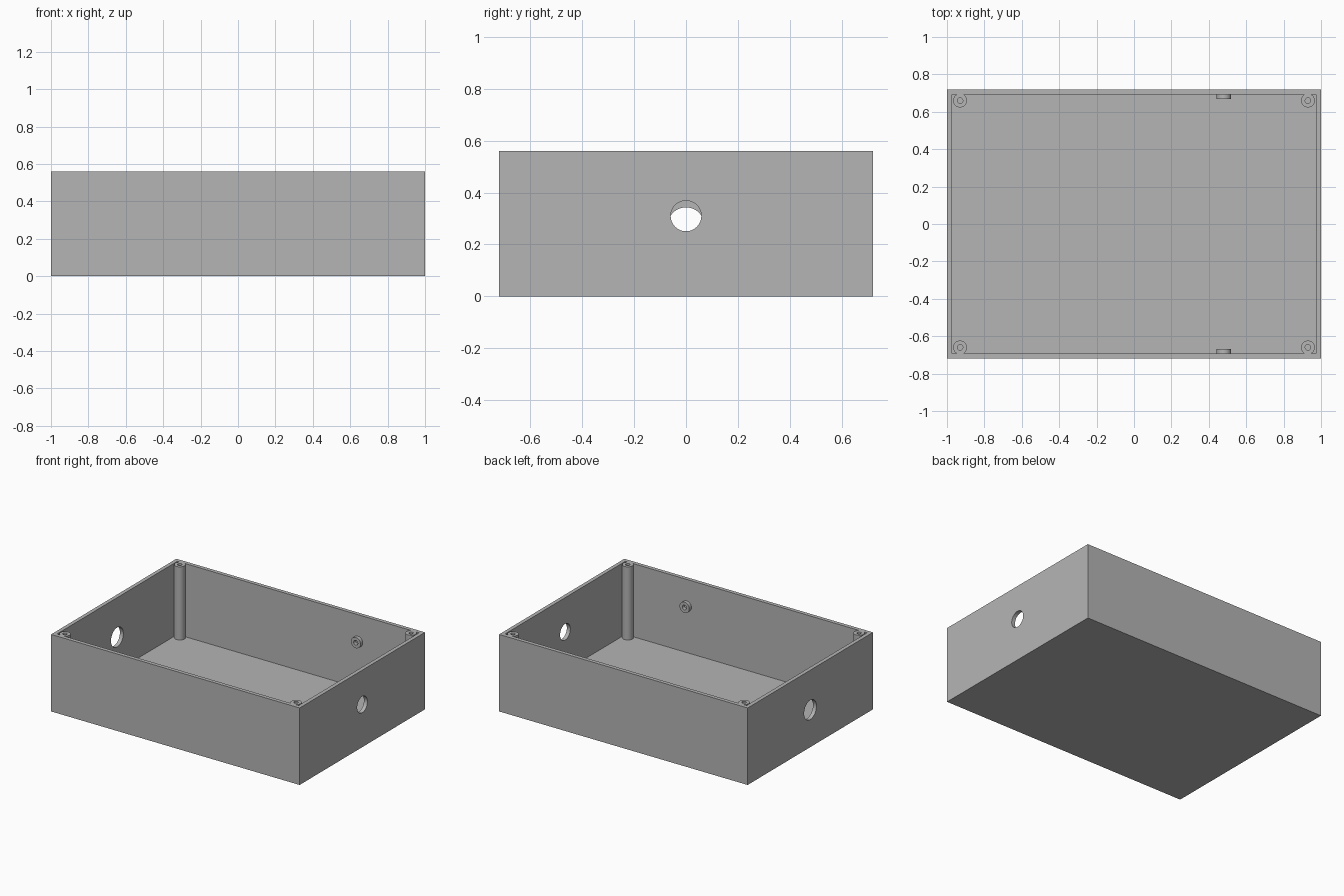
import bpy, bmesh, math
from mathutils import Matrix, Vector

if "Cube" in bpy.data.objects:
    bpy.data.objects.remove(bpy.data.objects["Cube"], do_unlink=True)

HALF_X, HALF_Y, HEIGHT, WALL = 1.0, 0.72, 0.56, 0.028

grey = bpy.data.materials.new("plain grey")
grey.use_nodes = True
colour = (0.46, 0.46, 0.46, 1)
grey.diffuse_color = colour
grey.node_tree.nodes["Principled BSDF"].inputs["Base Color"].default_value = colour


def add_object(name, bm):
    bmesh.ops.recalc_face_normals(bm, faces=bm.faces[:])
    mesh = bpy.data.meshes.new(name)
    bm.to_mesh(mesh)
    bm.free()
    mesh.materials.append(grey)
    obj = bpy.data.objects.new(name, mesh)
    bpy.context.collection.objects.link(obj)
    return obj


def box(name, half_x, half_y, bottom, top):
    bm = bmesh.new()
    size = (2 * half_x, 2 * half_y, top - bottom, 1)
    place = Matrix.Translation((0, 0, (bottom + top) / 2))
    bmesh.ops.create_cube(bm, size=1, matrix=place @ Matrix.Diagonal(size))
    return add_object(name, bm)


def cut(target, cutter):
    """Subtract a cutter, apply the result and discard the cutter."""
    cutter.hide_render = True
    mod = target.modifiers.new("cut", "BOOLEAN")
    mod.operation, mod.solver, mod.object = "DIFFERENCE", "EXACT", cutter
    bpy.context.view_layer.objects.active = target
    bpy.ops.object.modifier_apply(modifier=mod.name)
    bpy.data.objects.remove(cutter, do_unlink=True)


def smooth(obj):
    bpy.ops.object.select_all(action="DESELECT")
    obj.select_set(True)
    bpy.context.view_layer.objects.active = obj
    bpy.ops.object.shade_smooth_by_angle(angle=math.radians(35))


def bored_post(name, radius, bore, length, depth, matrix):
    """Round post along local z with a blind bore in its free end."""
    floor = length - depth
    profile = [(0, 0), (radius, 0), (radius, length), (bore, length), (bore, floor), (0, floor)]
    bm = bmesh.new()
    verts = [bm.verts.new((r, 0, z)) for r, z in profile]
    edges = [bm.edges.new(pair) for pair in zip(verts, verts[1:])]
    bmesh.ops.spin(bm, geom=verts + edges, cent=(0, 0, 0), axis=(0, 0, 1),
                   angle=math.tau, steps=40)
    bmesh.ops.remove_doubles(bm, verts=bm.verts[:], dist=0.0002)
    bm.transform(matrix)
    smooth(add_object(name, bm))


# Open tray with floor and four walls
tray = box("tray", HALF_X, HALF_Y, 0, HEIGHT)
cut(tray, box("cavity", HALF_X - WALL, HALF_Y - WALL, WALL, HEIGHT + 0.2))

# Cable holes in the end walls: the right one larger and lower
for side, radius, z in ((1, 0.059, 0.31), (-1, 0.071, 0.272)):
    bm = bmesh.new()
    place = Matrix.Translation((side * HALF_X, 0, z)) @ Matrix.Rotation(math.pi / 2, 4, "Y")
    bmesh.ops.create_cone(bm, cap_ends=True, segments=48, radius1=radius,
                          radius2=radius, depth=0.2, matrix=place)
    cut(tray, add_object("hole_cutter", bm))
smooth(tray)

# Screw posts in the corners
for sx, x_name in ((1, "left"), (-1, "right")):
    for sy, y_name in ((1, "back"), (-1, "front")):
        place = Matrix.Translation((sx * 0.93, sy * 0.66, WALL / 2))
        bored_post(f"{y_name}_{x_name}_screw_post", 0.037, 0.015,
                   HEIGHT - WALL / 2, 0.3, place)

# Short bored studs on the inside of the long walls
for sy, y_name in ((1, "back"), (-1, "front")):
    turn = Vector((0, -sy, 0)).to_track_quat("Z", "Y").to_matrix().to_4x4()
    place = Matrix.Translation((0.48, sy * (HALF_Y - WALL / 2), 0.365)) @ turn
    bored_post(f"{y_name}_wall_stud", 0.039, 0.017, WALL / 2 + 0.025, 0.025, place)
